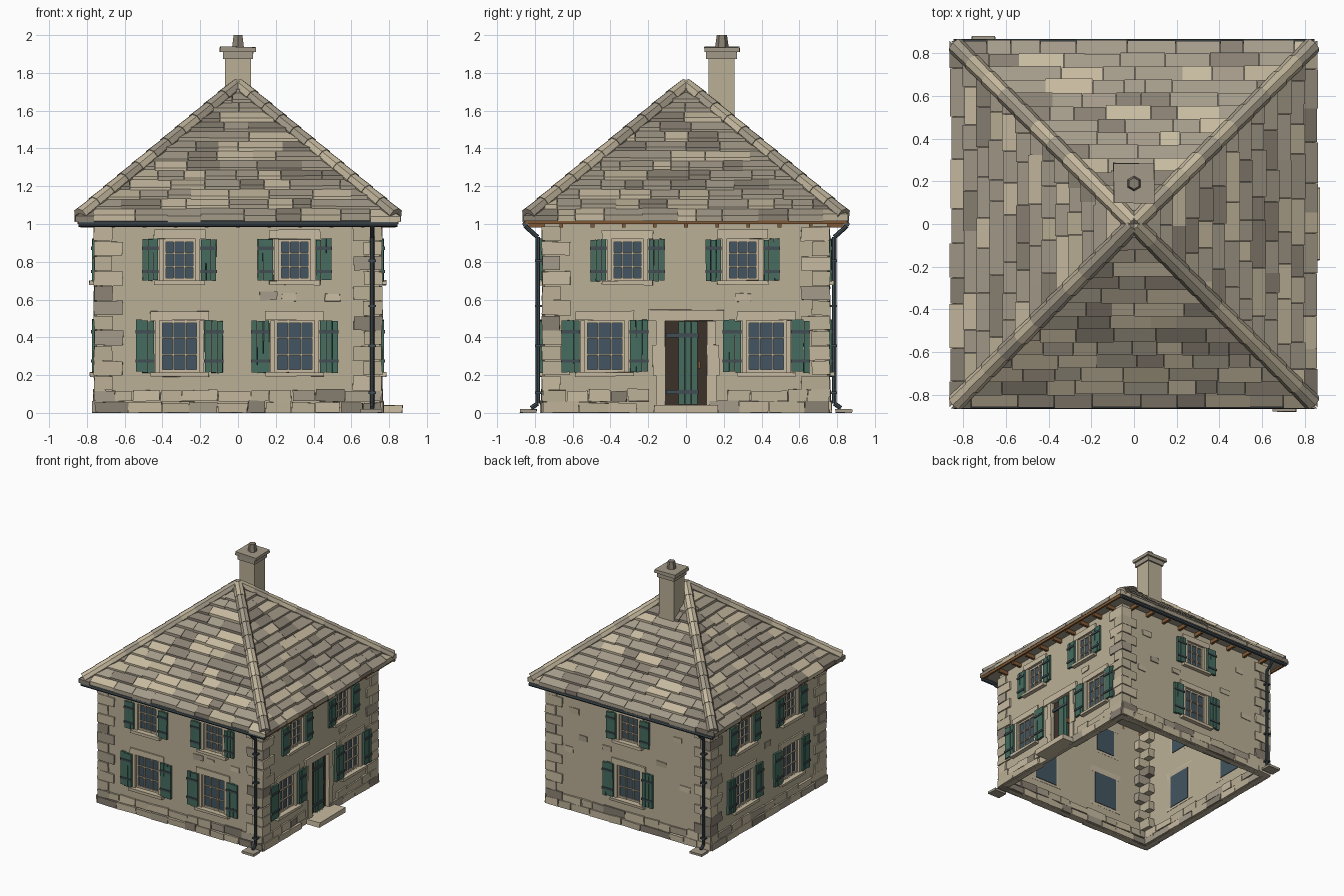
import bpy, bmesh, random
from math import radians
from mathutils import Matrix, Vector

random.seed(7)
if "Cube" in bpy.data.objects:
    bpy.data.objects.remove(bpy.data.objects["Cube"])

# Colours (linear)
COLOURS = {
    "plaster": (0.50, 0.435, 0.31),
    "stone_light": (0.57, 0.49, 0.35),
    "stone_mid": (0.37, 0.325, 0.25),
    "stone_dark": (0.25, 0.216, 0.17),
    "shutter_green": (0.06, 0.15, 0.115),
    "glass": (0.055, 0.09, 0.12),
    "iron": (0.055, 0.075, 0.085),
    "wood": (0.22, 0.10, 0.035),
    "dark_wood": (0.045, 0.032, 0.022),
}
MATS = []
for name, rgb in COLOURS.items():
    m = bpy.data.materials.new(name)
    m.use_nodes = True
    m.diffuse_color = (*rgb, 1)
    bsdf = m.node_tree.nodes["Principled BSDF"]
    bsdf.inputs["Base Color"].default_value = (*rgb, 1)
    bsdf.inputs["Roughness"].default_value = 0.9
    MATS.append(m)
PLASTER, LIGHT, MID, DARK, GREEN, GLASS, IRON, WOOD, BROWN = range(len(MATS))


def finish(bm, name):
    mesh = bpy.data.meshes.new(name)
    bm.to_mesh(mesh)
    bm.free()
    for m in MATS:
        mesh.materials.append(m)
    ob = bpy.data.objects.new(name, mesh)
    bpy.context.collection.objects.link(ob)
    return ob


def paint(verts, mat):
    for f in {f for v in verts for f in v.link_faces}:
        f.material_index = mat


def box(bm, M, x, y, z, mat, rough=0.0):
    """Box between the (low, high) pairs x, y and z, with optional uneven corners."""
    size = [hi - lo for lo, hi in (x, y, z)]
    mid = [(hi + lo) / 2 for lo, hi in (x, y, z)]
    verts = bmesh.ops.create_cube(bm, size=1, matrix=M @ Matrix.Translation(mid) @ Matrix.Diagonal((*size, 1)))["verts"]
    for v in verts:
        v.co += Vector([random.uniform(-rough, rough) for _ in range(3)])
        v.co.z = max(v.co.z, 0)
    paint(verts, mat)


def tube(bm, a, b, r1, r2, mat, sides=8):
    a, b = Vector(a), Vector(b)
    d = b - a
    M = Matrix.Translation((a + b) / 2) @ d.to_track_quat("Z", "Y").to_matrix().to_4x4()
    paint(bmesh.ops.create_cone(bm, cap_ends=True, segments=sides, radius1=r1, radius2=r2,
                                depth=d.length, matrix=M)["verts"], mat)


def stone_colour():
    return random.choices((LIGHT, MID, DARK, PLASTER), (3, 2, 1, 3))[0]


WALL = 0.75          # distance of each wall from the centre
OUT = -WALL          # outward is -y in a side's own frame


# Openings: centre, bottom, top, half width, shutter width
def upper(u):
    return (u, 0.70, 0.92, 0.085, 0.083)


def lower(u):
    return (u, 0.215, 0.49, 0.105, 0.097)


PAIRS = [upper(-0.31), upper(0.30), lower(-0.31), lower(0.30)]
SIDES = {
    "front": (0, PAIRS, [(0.16, 0.62), (0.27, 0.61), (0.50, 0.61)]),
    "right": (90, [upper(-0.31), upper(0.30), lower(-0.43), lower(0.425)], [(0.30, 0.61)]),
    "back": (180, [upper(0), lower(0)],
             [(-0.5, 0.83), (-0.42, 0.62), (-0.2, 0.6), (-0.55, 0.5), (0.3, 0.6), (0.45, 0.84), (0.52, 0.45)]),
    "left": (270, PAIRS, [(0.0, 0.6)]),
}
DOOR = (0.0, 0.04, 0.487, 0.11, 0)


def build_wall(name, M, holes):
    """Wall panel made of a grid of cells, left open at windows and doors."""
    bm = bmesh.new()
    us = sorted({-WALL, WALL, *(h[0] - h[3] for h in holes), *(h[0] + h[3] for h in holes)})
    zs = sorted({0.0, 1.02, *(h[1] for h in holes), *(h[2] for h in holes)})
    grid = {(u, z): bm.verts.new(M @ Vector((u, OUT, z))) for u in us for z in zs}
    for u0, u1 in zip(us, us[1:]):
        for z0, z1 in zip(zs, zs[1:]):
            cu, cz = (u0 + u1) / 2, (z0 + z1) / 2
            if not any(abs(cu - h[0]) < h[3] and h[1] < cz < h[2] for h in holes):
                bm.faces.new([grid[k] for k in ((u0, z0), (u1, z0), (u1, z1), (u0, z1))])
    mod = finish(bm, name + "_wall").modifiers.new("thickness", "SOLIDIFY")
    mod.thickness, mod.offset = 0.03, -1


def build_windows(name, M, windows):
    glass, stone, shut = bmesh.new(), bmesh.new(), bmesh.new()
    for u, z0, z1, w, sw in windows:
        h = z1 - z0
        # Pane, casement and glazing bars
        box(glass, M, (u - w, u + w), (OUT + 0.018, OUT + 0.035), (z0, z1), GLASS)
        for k in range(4):
            t = 0.007 if k in (0, 3) else 0.004
            x = u + (w - t) * (k / 1.5 - 1)
            box(glass, M, (x - t, x + t), (OUT + 0.006, OUT + 0.02), (z0, z1), LIGHT)
            z = z0 + t + (h - 2 * t) * k / 3
            box(glass, M, (u - w, u + w), (OUT + 0.008, OUT + 0.02), (z - t, z + t), LIGHT)
        # Lintel, sill and jambs
        box(stone, M, (u - w - 0.05, u + w + 0.05), (OUT - 0.012, OUT + 0.03), (z1, z1 + 0.048), LIGHT, 0.003)
        box(stone, M, (u - w - 0.05, u + w + 0.05), (OUT - 0.035, OUT + 0.03), (z0 - 0.022, z0), LIGHT, 0.003)
        for s in (-1, 1):
            x = sorted((u + s * w, u + s * (w + 0.024)))
            box(stone, M, x, (OUT - 0.01, OUT + 0.03), (z0, z1), LIGHT)
            # Open shutter: three boards and two straps
            a = u + s * (w + 0.028) - (sw if s < 0 else 0)
            for k in range(3):
                d = random.uniform(-0.005, 0.005)
                box(shut, M, (a + sw * k / 3 + 0.001, a + sw * (k + 1) / 3 - 0.001),
                    (OUT - 0.022, OUT - 0.004), (z0 + d, z1 + d), GREEN, 0.001)
            for f in (0.22, 0.78):
                z = z0 + h * f
                box(shut, M, (a - 0.002, a + sw + 0.002), (OUT - 0.029, OUT - 0.02), (z - 0.008, z + 0.008), IRON)
    finish(glass, name + "_glazing")
    finish(stone, name + "_window_stones")
    finish(shut, name + "_shutters")


def build_masonry(name, M, door, patches):
    # Two plinth courses, broken at the door
    bm = bmesh.new()
    for z0, z1, out in ((0, 0.058, 0.02), (0.06, 0.12, 0.014)):
        u = -WALL - 0.01
        while u < WALL:
            e = u + random.uniform(0.09, 0.2)
            e = WALL + 0.01 if e > WALL - 0.07 else e
            if not (door and u < 0.12 and e > -0.12):
                box(bm, M, (u + 0.002, e - 0.002), (OUT - out, OUT + 0.05),
                    (z0, z1 + random.uniform(-0.008, 0.006)), stone_colour(), 0.004)
            u = e
    finish(bm, name + "_plinth")
    # Odd stones showing through the plaster
    bm = bmesh.new()
    for u, z in patches:
        w = random.uniform(0.035, 0.05)
        box(bm, M, (u - w, u + w), (OUT - 0.006, OUT + 0.01), (z - 0.022, z + 0.022),
            random.choice((LIGHT, MID, PLASTER)), 0.004)
    finish(bm, name + "_wall_stones")
    # Alternating corner stones
    bm = bmesh.new()
    z = 0.12
    for k in range(11):
        top = z + 0.079
        a, b = (0.14, 0.085) if k % 2 else (0.085, 0.14)
        box(bm, M, (-WALL - 0.012, a - WALL), (OUT - 0.012, OUT + b), (z + 0.002, top - 0.002),
            random.choices((PLASTER, LIGHT, MID, DARK), (4, 2, 2, 1))[0], 0.004)
        z = top
    finish(bm, name + "_corner_stones")


# Roof
EAVE, COURSES, SLOPE, PEAK = 0.86, 14, 0.83, 1.735


def build_roof_side(name, M):
    bm = bmesh.new()
    step = EAVE / COURSES
    for i in range(COURSES):
        d0, d1 = EAVE - i * step, max(EAVE - (i + 1.2) * step, 0.0)
        u = -d0
        while u < d0 - 1e-6:
            e = u + random.uniform(0.09, 0.24)
            e = d0 if e > d0 - 0.12 else e
            lift, lip = random.uniform(0.022, 0.032), random.uniform(-0.004, 0.006)
            lo, hi = [], []
            for x, d, up in ((u + 0.001, d0 + lip, lift), (e - 0.001, d0 + lip, lift), (e - 0.001, d1, 0.006), (u + 0.001, d1, 0.006)):
                x = min(max(x, -d), d)
                z = PEAK - SLOPE * d
                lo.append(bm.verts.new(M @ Vector((x, -d, z - 0.006))))
                hi.append(bm.verts.new(M @ Vector((x, -d, z + up))))
            faces = [bm.faces.new(lo[::-1]), bm.faces.new(hi)]
            faces += [bm.faces.new((lo[k], lo[(k + 1) % 4], hi[(k + 1) % 4], hi[k])) for k in range(4)]
            mat = random.choices((LIGHT, MID, DARK, PLASTER), (2, 6, 3, 1))[0]
            for f in faces:
                f.material_index = mat
            u = e
    finish(bm, name + "_roof_slates")
    # Rafter tails under the eave
    bm = bmesh.new()
    for k in range(9):
        u = (k - 4) * 0.165
        box(bm, M, (u - 0.01, u + 0.01), (-0.835, -0.72), (0.982, 1.012), WOOD)
    finish(bm, name + "_rafter_tails")


for name, (angle, windows, patches) in SIDES.items():
    M = Matrix.Rotation(radians(angle), 4, "Z")
    door = name == "right"
    build_wall(name, M, windows + [DOOR] if door else windows)
    build_windows(name, M, windows)
    build_masonry(name, M, door, patches)
    build_roof_side(name, M)
    bm = bmesh.new()
    if angle % 180:
        box(bm, M, (-0.85, 0.85), (-0.85, -0.835), (1.0, 1.022), WOOD)
        finish(bm, name + "_fascia")
        continue
    # Gutter, downpipe, brackets and splash stone
    tube(bm, M @ Vector((-0.845, -0.852, 1.0)), M @ Vector((0.845, -0.852, 1.0)), 0.015, 0.015, IRON)
    path = [(0.71, -0.852, 0.99), (0.71, -0.785, 0.93), (0.71, -0.785, 0.05), (0.71, -0.82, 0.025)]
    for a, b in zip(path, path[1:]):
        tube(bm, M @ Vector(a), M @ Vector(b), 0.012, 0.012, IRON)
    for z in (0.1, 0.35, 0.56, 0.8):
        box(bm, M, (0.69, 0.73), (-0.8, -0.74), (z, z + 0.012), IRON)
    finish(bm, name + "_gutter_and_downpipe")
    bm = bmesh.new()
    box(bm, M, (0.65, 0.76), (-0.88, -0.79), (0, 0.02), MID, 0.002)
    finish(bm, name + "_splash_stone")

# Roof core with a closed soffit
bm = bmesh.new()
base = [bm.verts.new((x * 0.845, y * 0.845, 1.015)) for x, y in ((-1, -1), (1, -1), (1, 1), (-1, 1))]
apex = bm.verts.new((0, 0, PEAK - 0.01))
bm.faces.new(base[::-1]).material_index = MID
for k in range(4):
    bm.faces.new((base[k], base[(k + 1) % 4], apex)).material_index = DARK
finish(bm, "roof_core")

# Hip caps
bm = bmesh.new()
top, count = Vector((0, 0, PEAK)), 11
for sx in (-1, 1):
    for sy in (-1, 1):
        foot = Vector((sx * 0.835, sy * 0.835, 1.045))
        for k in range(count):
            a, b = foot.lerp(top, k / count), foot.lerp(top, min((k + 1.15) / count, 1))
            tube(bm, a, b, 0.043, 0.038, random.choice((LIGHT, MID, MID, PLASTER)))
finish(bm, "hip_caps")

# Chimney
I = Matrix.Identity(4)
bm = bmesh.new()
box(bm, I, (-0.068, 0.068), (0.12, 0.257), (1.45, 1.92), PLASTER)
box(bm, I, (-0.08, 0.08), (0.108, 0.269), (1.875, 1.912), MID, 0.002)
box(bm, I, (-0.095, 0.095), (0.096, 0.285), (1.912, 1.938), MID, 0.003)
finish(bm, "chimney")
bm = bmesh.new()
tube(bm, (0, 0.19, 1.935), (0, 0.19, 2.0), 0.036, 0.027, DARK, 6)
finish(bm, "chimney_pot")

# Door with its surround and step
M = Matrix.Rotation(radians(90), 4, "Z")
bm = bmesh.new()
box(bm, M, (-0.11, 0.11), (OUT + 0.022, OUT + 0.04), (0.04, 0.487), BROWN)
for k in range(3):
    a = -0.04 + k * 0.034
    box(bm, M, (a, a + 0.032), (OUT + 0.006, OUT + 0.024), (0.045, 0.484), GREEN)
for z in (0.1, 0.4):
    box(bm, M, (-0.105, 0.065), (OUT, OUT + 0.01), (z, z + 0.022), IRON)
box(bm, M, (0.064, 0.076), (OUT, OUT + 0.024), (0.235, 0.275), WOOD)
finish(bm, "door")
bm = bmesh.new()
box(bm, M, (-0.2, 0.2), (OUT - 0.018, OUT + 0.03), (0.487, 0.545), LIGHT, 0.003)
for s in (-1, 1):
    for z0, z1, w in ((0.04, 0.2, 0.05), (0.2, 0.36, 0.066), (0.36, 0.487, 0.048)):
        box(bm, M, sorted((s * 0.11, s * (0.11 + w))), (OUT - 0.012, OUT + 0.03), (z0, z1), LIGHT, 0.002)
finish(bm, "door_surround")
bm = bmesh.new()
box(bm, M, (-0.17, 0.17), (-0.87, -0.72), (0.0, 0.04), LIGHT, 0.003)
finish(bm, "door_step")
